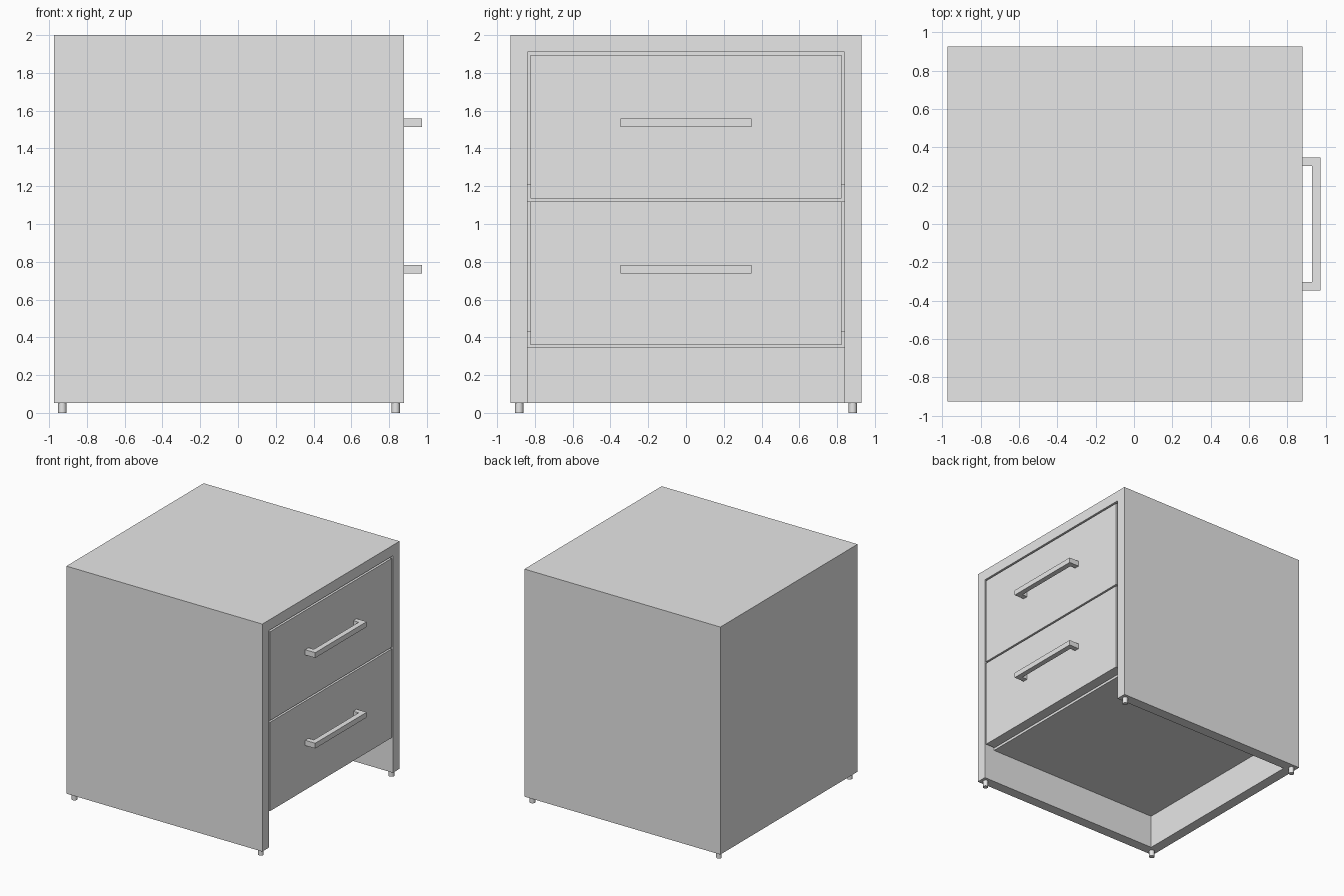
import bpy
import bmesh

if "Cube" in bpy.data.objects:
    bpy.data.objects.remove(bpy.data.objects["Cube"], do_unlink=True)

grey = bpy.data.materials.new("light grey")
grey.use_nodes = True
grey.diffuse_color = (0.8, 0.8, 0.8, 1)
grey.node_tree.nodes["Principled BSDF"].inputs["Base Color"].default_value = (0.8, 0.8, 0.8, 1)

BACK, FRONT = -0.975, 0.88      # cabinet depth along x
HALF = 0.928                    # half width along y
BASE, TOP = 0.053, 2.0
T = 0.09                        # board thickness
GAP = 0.015
INNER = HALF - T


def add_object(name, bm):
    bmesh.ops.recalc_face_normals(bm, faces=bm.faces)
    mesh = bpy.data.meshes.new(name)
    bm.to_mesh(mesh)
    bm.free()
    mesh.materials.append(grey)
    obj = bpy.data.objects.new(name, mesh)
    bpy.context.collection.objects.link(obj)
    return obj


def box(name, x, y, z):
    bm = bmesh.new()
    bmesh.ops.create_cube(bm, size=1)
    for v in bm.verts:
        v.co = [r[0] if c < 0 else r[1] for c, r in zip(v.co, (x, y, z))]
    return add_object(name, bm)


def prism(name, profile, z0, z1):
    bm = bmesh.new()
    face = bm.faces.new([bm.verts.new((x, y, z0)) for x, y in profile])
    grown = bmesh.ops.extrude_face_region(bm, geom=[face])["geom"]
    for v in grown:
        if isinstance(v, bmesh.types.BMVert):
            v.co.z = z1
    return add_object(name, bm)


# Carcass: top, sides and back in one piece, open at the front and below
carcass = box("carcass", (BACK, FRONT), (-HALF, HALF), (BASE, TOP))
cutter = box("carcass_cutter", (BACK + T, 1.2), (-INNER, INNER), (-0.2, TOP - T))
cutter.hide_render = True
cut = carcass.modifiers.new("hollow", "BOOLEAN")
cut.operation = "DIFFERENCE"
cut.solver = "EXACT"
cut.object = cutter
bpy.context.view_layer.objects.active = carcass
bpy.ops.object.modifier_apply(modifier=cut.name)
bpy.data.objects.remove(cutter, do_unlink=True)

# Each bay: a shelf, a flush drawer front and a bar handle
for level, bottom in (("lower", 0.344), ("upper", 1.119)):
    box(level + "_shelf", (BACK + T, FRONT - T - GAP / 2), (-INNER, INNER), (bottom, bottom + T))
    low, high = bottom + GAP, bottom + 0.775
    box(level + "_drawer_front", (FRONT - T, FRONT), (-INNER + GAP, INNER - GAP), (low, high))

    out, bar, half = 0.975, 0.045, 0.348
    arm = [(FRONT, half), (out, half), (out, -half), (FRONT, -half),
           (FRONT, bar - half), (out - bar, bar - half),
           (out - bar, half - bar), (FRONT, half - bar)]
    middle = (low + high) / 2
    prism(level + "_handle", arm, middle, middle + bar)

# Four round feet under the boards
for end, x in (("back", BACK + T / 2), ("front", FRONT - T / 2)):
    for side, sign in (("left", 1), ("right", -1)):
        bpy.ops.mesh.primitive_cylinder_add(vertices=24, radius=0.022, depth=BASE,
                                            location=(x, sign * (HALF - T / 2), BASE / 2))
        foot = bpy.context.object
        foot.name = f"{end}_{side}_foot"
        foot.data.materials.append(grey)
        bpy.ops.object.shade_smooth_by_angle()
